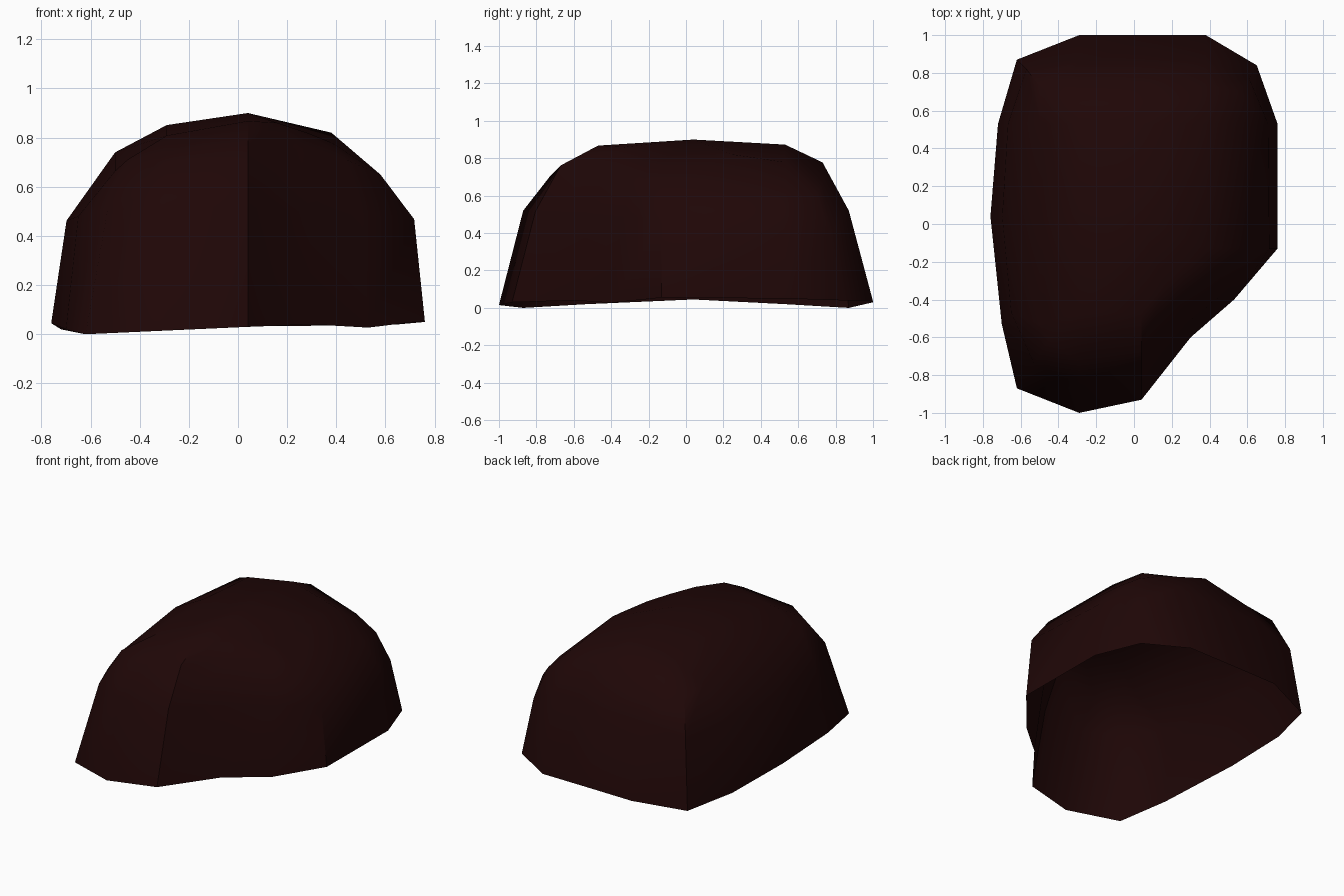
import bpy, bmesh, math

cube = bpy.data.objects.get("Cube")
if cube:
    bpy.data.objects.remove(cube)

# Open lower edge, going round from the back right corner
RIM = [(-.62, .87, 0), (-.72, .53, .02), (-.76, .04, .045), (-.7, -.53, .02),
       (-.62, -.87, 0), (-.29, -1, .015), (.04, -.93, .03), (.3, -.6, .04),
       (.53, -.4, .027), (.76, -.13, .055), (.76, .53, .05), (.65, .84, .04),
       (.38, 1, .035), (.04, 1, .033), (-.29, 1, .03)]
# Rounded corners and the slanted front cut, by rim index
WAIST_POINTS = {0: (-.57, .82, .46), 3: (-.65, -.47, .48), 4: (-.53, -.74, .51),
                10: (.71, .53, .44), 11: (.61, .77, .4)}
SHOULDER_POINTS = {0: (-.5, .73, .68), 4: (-.45, -.61, .71), 5: (-.29, -.73, .7),
                   7: (.25, -.43, .76), 8: (.44, -.27, .71), 11: (.55, .7, .6)}
CROWN_POINTS = {7: (.16, -.33, .86), 8: (.28, -.22, .82), 9: (.38, -.13, .78),
                10: (.38, .25, .82)}
# Creases: rim index and how many rings up each one runs
CREASES = {0: 2, 6: 3, 9: 1}


def clamp(v, low, high):
    return max(low, min(high, v))


def dome_height(x, y):
    """Height of the rounded top at a plan position."""
    dx, dy = x - .04, abs(y - .04)
    side = (.25 if dx > 0 else .16) * (abs(dx) / .54) ** 2.4
    end = .13 * (dy / .7) ** 4.4
    return .9 - (side ** .85 + end ** .85) ** (1 / .85)


def boxed_ring(x0, x1, y0, y1, points):
    """Rim pulled into a rectangle and lifted onto the dome."""
    ring = []
    for i, (x, y, z) in enumerate(RIM):
        x, y = clamp(x, x0, x1), clamp(y, y0, y1)
        ring.append(points.get(i, (x, y, dome_height(x, y))))
    return ring


shoulder = boxed_ring(-.5, .58, -.67, .73, SHOULDER_POINTS)
crown = boxed_ring(-.29, .38, -.47, .53, CROWN_POINTS)
waist = [WAIST_POINTS.get(i, (a[0] + .24 * (b[0] - a[0]), a[1] + .48 * (b[1] - a[1]),
                              .46 + .06 * abs(a[1])))
         for i, (a, b) in enumerate(zip(RIM, shoulder))]

# Shell: rings joined by quads, closed by a fan at the top
bm = bmesh.new()
rings = [[bm.verts.new(p) for p in ring] for ring in (RIM, waist, shoulder, crown)]
n = len(RIM)
for low, high in zip(rings, rings[1:]):
    for i in range(n):
        j = (i + 1) % n
        bm.faces.new((low[i], low[j], high[j], high[i]))
apex = bm.verts.new((.04, .04, .9))
for i in range(n):
    bm.faces.new((rings[-1][i], rings[-1][(i + 1) % n], apex))
for face in bm.faces:
    face.smooth = True
for i, count in CREASES.items():
    for low, high in list(zip(rings, rings[1:]))[:count]:
        bm.edges.get((low[i], high[i])).smooth = False
bmesh.ops.remove_doubles(bm, verts=bm.verts[:], dist=.002)
bmesh.ops.recalc_face_normals(bm, faces=bm.faces[:])
bm.normal_update()
if sum(f.normal.z for f in bm.faces) < 0:
    bmesh.ops.reverse_faces(bm, faces=bm.faces[:])

mesh = bpy.data.meshes.new("dome_shell")
bm.to_mesh(mesh)
bm.free()
shell = bpy.data.objects.new("dome_shell", mesh)
bpy.context.collection.objects.link(shell)

# Dark brown material
brown = bpy.data.materials.new("dark_brown")
brown.use_nodes = True
color = (.0135, .002, .002, 1)
brown.diffuse_color = color
brown.node_tree.nodes["Principled BSDF"].inputs["Base Color"].default_value = color
mesh.materials.append(brown)
